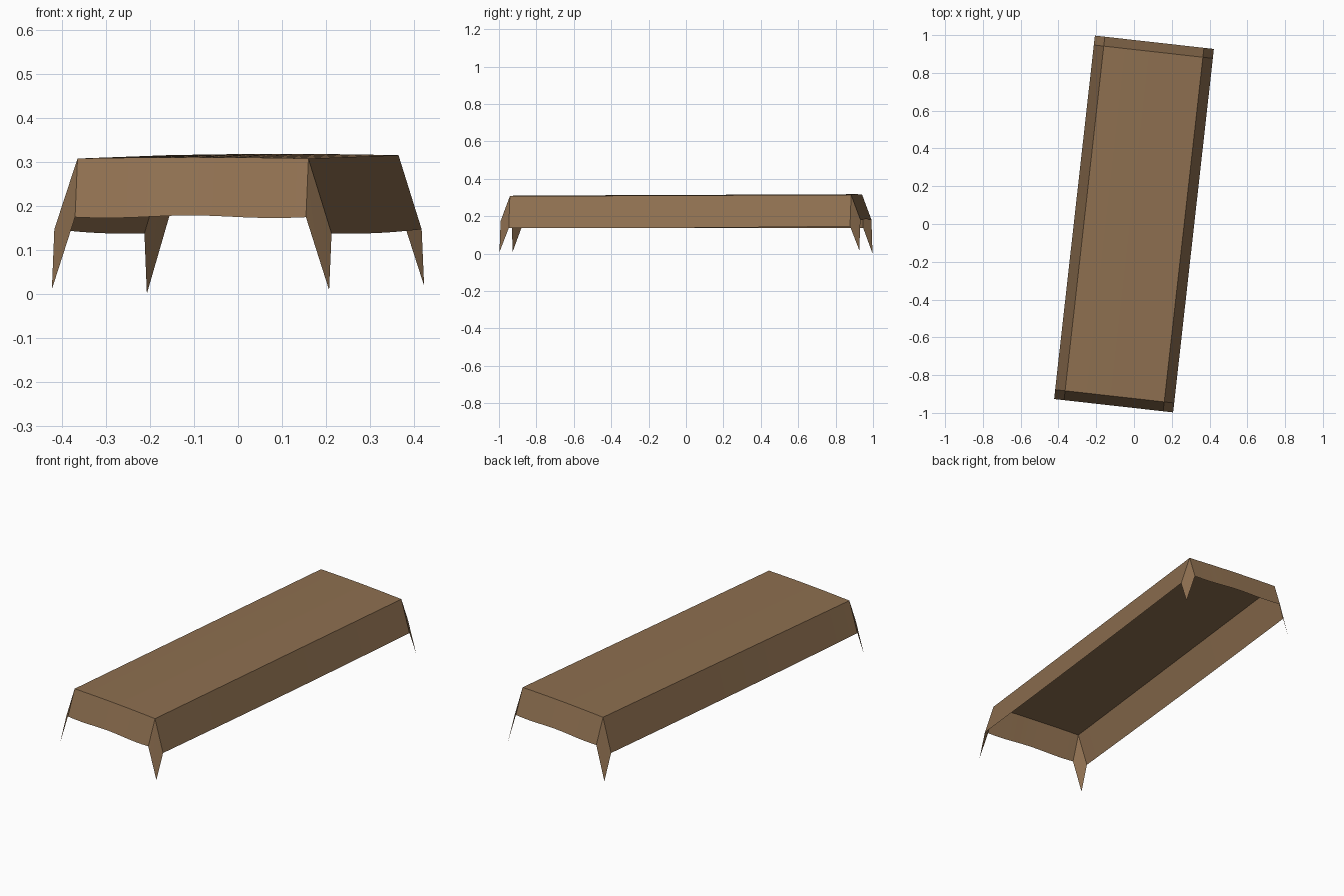
import bpy, bmesh, math
from mathutils import Matrix

cube = bpy.data.objects.get("Cube")
if cube:
    bpy.data.objects.remove(cube, do_unlink=True)

TOP_X, TOP_Y = 0.264, 0.918      # half size of the flat top
RIM_X, RIM_Y = 0.317, 0.968      # half size of the hanging hem
COLS, ROWS = 12, 28


def levels(inner, outer, count):
    """Grid lines across the cloth: hem, even steps over the top, hem."""
    return [-outer] + [inner * (2 * i / count - 1) for i in range(count + 1)] + [outer]


def height(x, y):
    """Height of the draped cloth at a grid point."""
    u, v = x / RIM_X, y / RIM_Y
    side, end = abs(x) > TOP_X + 0.01, abs(y) > TOP_Y + 0.01
    if side and end:                                  # pointed corner tips
        return 0.009 + 0.005 * u * v + 0.004 * u
    if side:                                          # long hems
        return 0.142 + 0.005 * u * v - 0.004 * math.cos(v * math.pi / 2)
    if end:                                           # short hems
        return 0.179 + 0.004 * v + 0.003 * math.cos(u * math.pi * 2 / 1.2)
    return 0.310 + 0.004 * v + 0.004 * math.cos(u * math.pi / 2)


# Draped cloth: top, four hanging flaps and folded corner tips
bm = bmesh.new()
xs, ys = levels(TOP_X, RIM_X, COLS), levels(TOP_Y, RIM_Y, ROWS)
grid = [[bm.verts.new((x, y, height(x, y))) for x in xs] for y in ys]
nx, ny = len(xs) - 1, len(ys) - 1
for j in range(ny):
    for i in range(nx):
        a, b = grid[j][i], grid[j][i + 1]
        c, d = grid[j + 1][i + 1], grid[j + 1][i]
        if i in (0, nx - 1) and j in (0, ny - 1):
            # crease each corner from the top corner to the tip
            if (i == 0) == (j == 0):
                bm.faces.new((a, b, c))
                bm.faces.new((a, c, d))
            else:
                bm.faces.new((a, b, d))
                bm.faces.new((b, c, d))
        else:
            bm.faces.new((a, b, c, d))
bm.transform(Matrix.Rotation(math.radians(-6.4), 4, 'Z'))
lowest = min(v.co.z for v in bm.verts)
bmesh.ops.translate(bm, verts=bm.verts, vec=(0, 0, -lowest))

mesh = bpy.data.meshes.new("table_cloth")
bm.to_mesh(mesh)
bm.free()
cloth = bpy.data.objects.new("table_cloth", mesh)
bpy.context.collection.objects.link(cloth)

# Brown fabric
brown = (0.27, 0.16, 0.08, 1)
mat = bpy.data.materials.new("brown_fabric")
mat.use_nodes = True
mat.diffuse_color = brown
mat.node_tree.nodes["Principled BSDF"].inputs["Base Color"].default_value = brown
mesh.materials.append(mat)

# Smooth drape with sharp folds
bpy.ops.object.select_all(action='DESELECT')
cloth.select_set(True)
bpy.context.view_layer.objects.active = cloth
bpy.ops.object.shade_smooth_by_angle(angle=math.radians(30))
